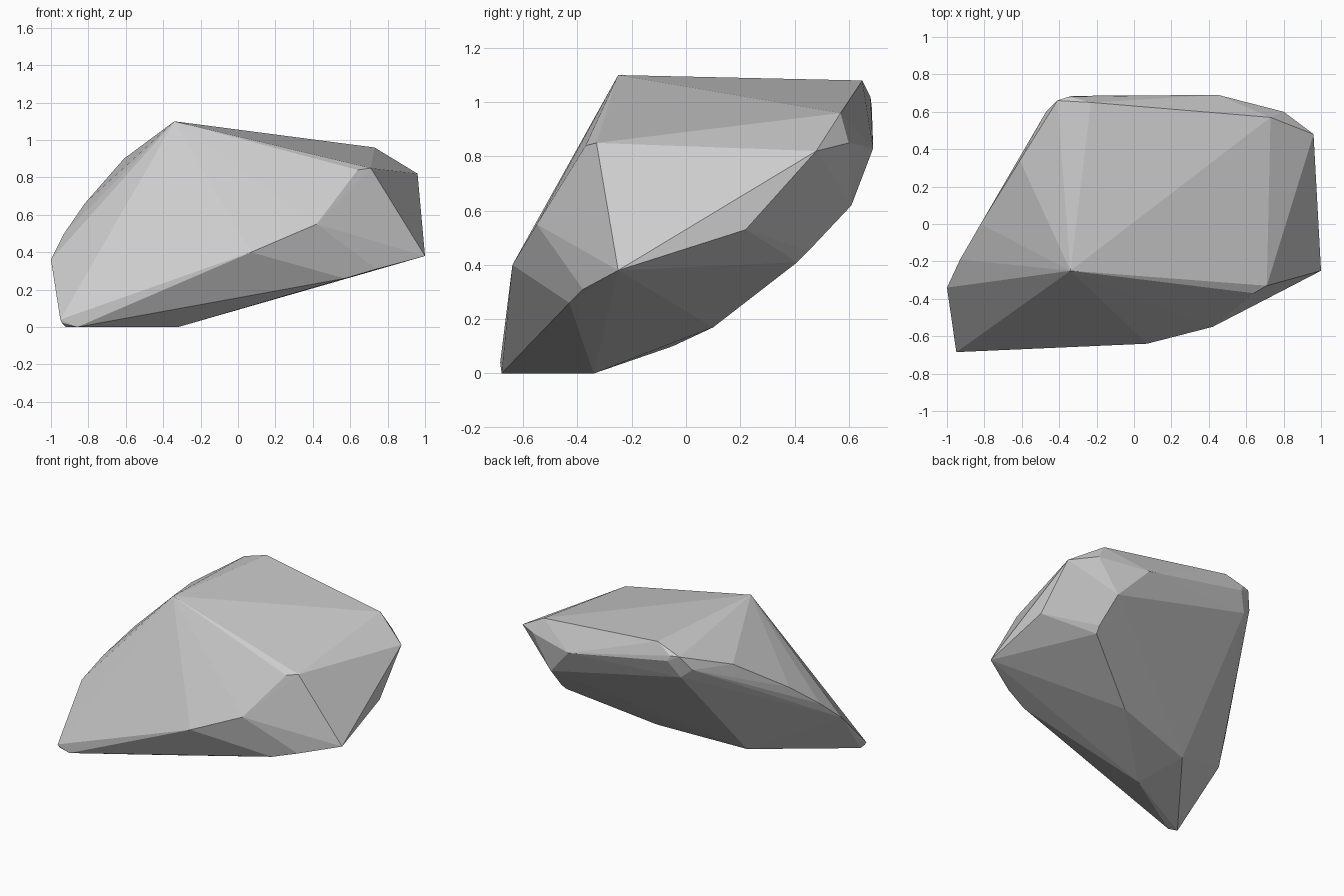
import bpy, bmesh, math

if "Cube" in bpy.data.objects:
    bpy.data.objects.remove(bpy.data.objects["Cube"])

# Corners that define the faceted boulder; its surface is their convex hull
crown = [(-.34, -.25, 1.10), (-.23, .65, 1.08), (.73, .57, .96),
         (-.35, .68, 1.02), (-.41, .66, 1.02), (-.47, .60, .92)]
right_end = [(.96, .48, .82), (.80, .60, .85), (1.0, -.25, .38), (.97, .22, .53)]
front_ridge = [(.71, -.33, .85), (.64, -.37, .84), (.42, -.55, .55), (.07, -.64, .40)]
left_edge = [(-1.0, -.34, .36), (-.93, -.19, .50), (-.82, 0, .66),
             (-.61, .34, .90), (-.62, .31, .74)]
back = [(.45, .69, .83), (-.33, .685, .98), (-.40, .63, .86), (.645, .61, .62)]
underside = [(.67, .45, .45), (.66, .41, .41), (.16, .10, .17), (-.45, -.05, .10),
             (-.32, -.34, 0), (.57, -.43, .26), (.74, -.38, .31)]
toe = [(-.95, -.685, .04), (-.94, -.68, .02), (-.92, -.66, 0), (-.86, -.68, 0)]

# Boulder
bm = bmesh.new()
for p in crown + right_end + front_ridge + left_edge + back + underside + toe:
    bm.verts.new(p)
hull = bmesh.ops.convex_hull(bm, input=bm.verts)
loose = [v for v in bm.verts if not v.link_faces]
bmesh.ops.delete(bm, geom=loose, context='VERTS')
bmesh.ops.dissolve_limit(bm, angle_limit=math.radians(1), verts=bm.verts, edges=bm.edges)
bmesh.ops.recalc_face_normals(bm, faces=bm.faces)
mesh = bpy.data.meshes.new("boulder")
bm.to_mesh(mesh)
bm.free()
bpy.context.collection.objects.link(bpy.data.objects.new("boulder", mesh))
